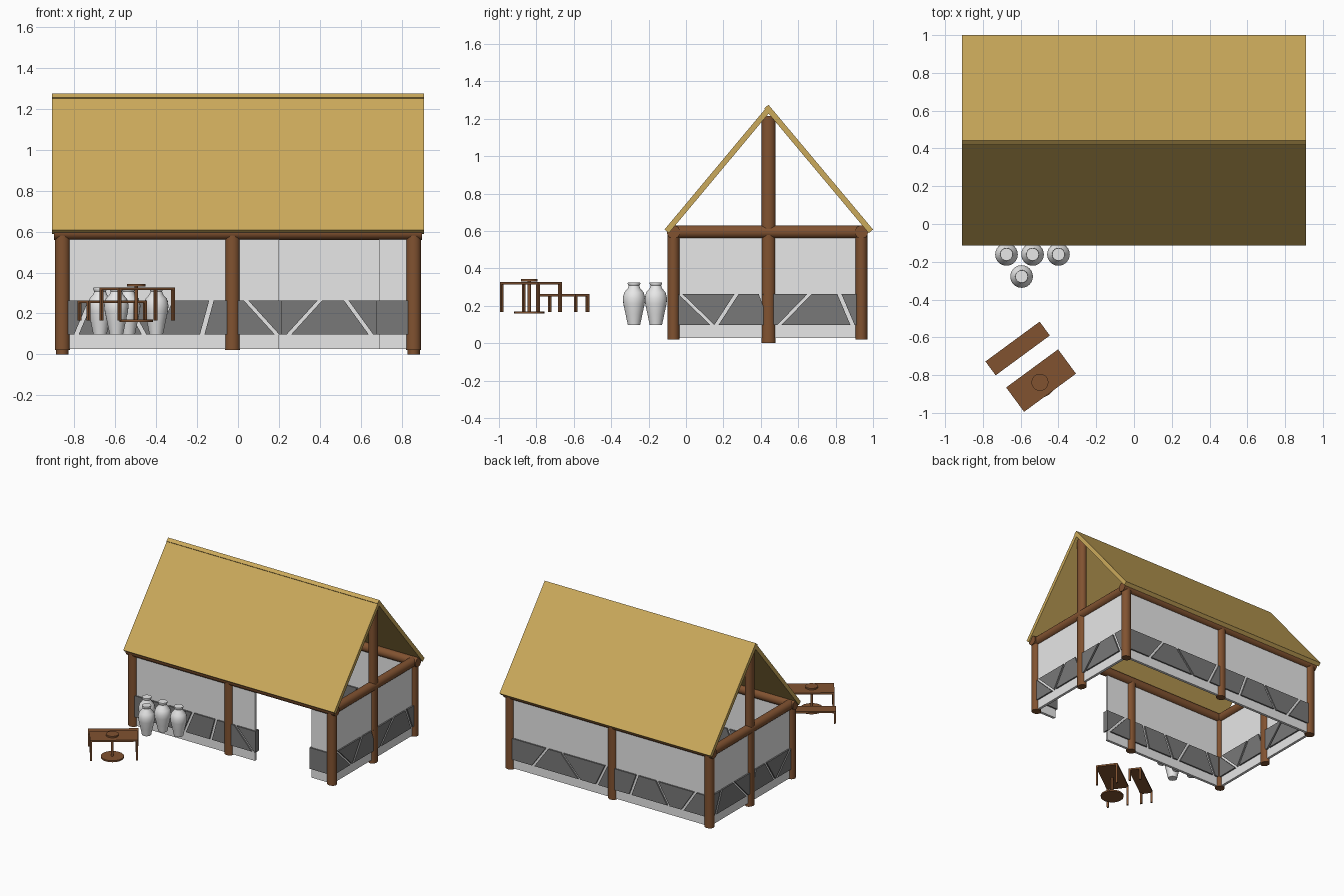
import bpy, bmesh, math
from mathutils import Vector, Matrix

cube = bpy.data.objects.get("Cube")
if cube:
    bpy.data.objects.remove(cube, do_unlink=True)


def material(name, rgb):
    m = bpy.data.materials.new(name)
    m.use_nodes = True
    col = (*rgb, 1)
    m.diffuse_color = col
    m.node_tree.nodes["Principled BSDF"].inputs["Base Color"].default_value = col
    return m


THATCH = material("thatch straw", (0.60, 0.40, 0.105))
WOOD = material("brown wood", (0.22, 0.085, 0.03))
PLASTER = material("pale plaster", (0.8, 0.8, 0.8))
STONE = material("dark stone", (0.19, 0.19, 0.19))


def finish(name, bm, mat, smooth=False):
    bmesh.ops.recalc_face_normals(bm, faces=bm.faces)
    me = bpy.data.meshes.new(name)
    bm.to_mesh(me)
    bm.free()
    ob = bpy.data.objects.new(name, me)
    bpy.context.collection.objects.link(ob)
    me.materials.append(mat)
    if smooth:
        bpy.ops.object.select_all(action="DESELECT")
        ob.select_set(True)
        bpy.context.view_layer.objects.active = ob
        bpy.ops.object.shade_smooth_by_angle(angle=math.radians(40))
    return ob


def prism(bm, outline, d0, d1, along):
    """Extrude an outline (u, z) through depth d0..d1 along the x or y axis."""
    def place(u, z, d):
        return (d, u, z) if along == "x" else (u, d, z)
    a = [bm.verts.new(place(u, z, d0)) for u, z in outline]
    b = [bm.verts.new(place(u, z, d1)) for u, z in outline]
    bm.faces.new(a)
    bm.faces.new(b[::-1])
    for i in range(len(a)):
        j = (i + 1) % len(a)
        bm.faces.new((a[i], a[j], b[j], b[i]))


def add_rod(bm, p, q, r, wide=1.0, sides=20):
    p, q = Vector(p), Vector(q)
    turn = (q - p).to_track_quat("Z", "Y").to_matrix().to_4x4()
    mat = Matrix.Translation((p + q) / 2) @ turn @ Matrix.Diagonal((1, wide, 1, 1))
    bmesh.ops.create_cone(bm, cap_ends=True, segments=sides, radius1=r, radius2=r,
                          depth=(q - p).length, matrix=mat)


def rod(name, p, q, r, wide=1.0):
    bm = bmesh.new()
    add_rod(bm, p, q, r, wide)
    finish(name, bm, WOOD, True)


# Main frame dimensions
SIDE, FRONT, BACK, MID, RIDGE = 0.859, -0.067, 0.938, -0.027, 0.441
BEAM_Z, BEAM_R = 0.595, 0.035

# Posts and ridge posts
for yname, y in (("front", FRONT), ("back", BACK)):
    for xname, x in (("right", -SIDE), ("middle", MID), ("left", SIDE)):
        rod(f"{yname}_{xname}_post", (x, y, 0.02), (x, y, BEAM_Z), 0.036, 0.9)
    rod(f"{yname}_beam", (-0.9, y, BEAM_Z), (0.9, y, BEAM_Z), BEAM_R)
for xname, x in (("right", -SIDE), ("left", SIDE)):
    rod(f"{xname}_ridge_post", (x, RIDGE, 0), (x, RIDGE, 1.215), 0.031, 1.2)
    rod(f"{xname}_beam", (x, -0.09, BEAM_Z), (x, 0.965, BEAM_Z), BEAM_R)

# Thatched roof slopes
HALF = 0.911


def roof_slope(name, eave, top, thick=0.03):
    e, t = Vector(eave), Vector(top)
    d = (t - e).normalized()
    n = Vector((abs(d.y), -abs(d.x))) * thick
    if d.x < 0:
        n.x = -n.x
    bm = bmesh.new()
    prism(bm, [e, t, t + n, e + n], -HALF, HALF, "x")
    finish(name, bm, THATCH)


roof_slope("front_roof", (-0.115, 0.608), (0.428, 1.258))
roof_slope("back_roof", (1.0, 0.608), (0.441, 1.275))


# Walls with a band of fitted stones; gaps are (top, bottom) positions
def wall(name, start, end, centre, along, gaps, over=(0, 0)):
    bm = bmesh.new()
    prism(bm, [(start, 0.027), (end, 0.027), (end, 0.57), (start, 0.57)],
          centre - 0.01, centre + 0.01, along)
    finish(name + "_wall", bm, PLASTER)
    bm = bmesh.new()
    lo, hi, g = 0.098, 0.263, 0.011
    s, e = start - over[0], end + over[1]
    cuts = [(s - g, s - g)] + gaps + [(e + g, e + g)]
    for (t0, b0), (t1, b1) in zip(cuts, cuts[1:]):
        outline = [(b0 + g, lo)]
        if b1 - b0 > 2 * g + 0.002:
            outline.append((b1 - g, lo))
        if t1 - t0 > 2 * g + 0.002:
            outline.append((t1 - g, hi))
        outline.append((t0 + g, hi))
        prism(bm, outline, centre - 0.021, centre + 0.021, along)
    finish(name + "_stones", bm, STONE)


wall("front_main", -SIDE, 0.2, FRONT, "y",
     [(-0.72, -0.79), (-0.55, -0.46), (-0.33, -0.4), (-0.13, -0.175), (0.04, 0.19)],
     (0, 0.012))
wall("front_side", 0.69, SIDE, FRONT, "y", [], (0.012, 0))
wall("back", -SIDE, SIDE, BACK, "y",
     [(-0.75, -0.64), (-0.42, -0.52), (-0.25, -0.19), (0.02, 0.1),
      (0.4, 0.25), (0.53, 0.65)])
for side, x in (("right", -SIDE), ("left", SIDE)):
    wall(side, FRONT, BACK, x, "x",
         [(-0.03, 0.141), (0.27, 0.163), (0.4, 0.46), (0.66, 0.5), (0.82, 0.89)])

# Clay jars, turned from one profile
JAR = [(0, 0.098), (0.033, 0.098), (0.045, 0.155), (0.057, 0.21), (0.06, 0.24),
       (0.052, 0.272), (0.034, 0.292), (0.028, 0.308), (0.034, 0.318),
       (0.033, 0.326), (0, 0.326)]
for i, (x, y) in enumerate(((-0.675, -0.161), (-0.537, -0.161),
                            (-0.4, -0.161), (-0.595, -0.278))):
    bm = bmesh.new()
    verts = [bm.verts.new((x + r, y, z)) for r, z in JAR]
    edges = [bm.edges.new(p) for p in zip(verts, verts[1:])]
    bmesh.ops.spin(bm, geom=verts + edges, cent=(x, y, 0), axis=(0, 0, 1),
                   angle=math.tau, steps=24)
    bmesh.ops.remove_doubles(bm, verts=bm.verts, dist=0.0005)
    finish(f"jar_{i + 1}", bm, PLASTER, True)


# Table and bench share a plank-on-four-legs form
def add_box(bm, frame, centre, size):
    bmesh.ops.create_cube(bm, size=1, matrix=frame @ Matrix.Translation(centre)
                          @ Matrix.Diagonal((*size, 1)))


def plank_stand(name, x, y, length, width, top):
    frame = Matrix.Translation((x, y, 0)) @ Matrix.Rotation(math.radians(36.3), 4, "Z")
    bm = bmesh.new()
    thick, foot, leg = 0.013, 0.166, 0.014
    add_box(bm, frame, (0, 0, top - thick / 2), (length, width, thick))
    for sx in (-1, 1):
        for sy in (-1, 1):
            add_box(bm, frame, (sx * (length - leg) / 2, sy * (width - leg) / 2,
                                (top - thick + foot) / 2), (leg, leg, top - thick - foot))
    finish(name, bm, WOOD)


plank_stand("table", -0.492, -0.829, 0.341, 0.16, 0.327)
plank_stand("bench", -0.616, -0.659, 0.356, 0.091, 0.263)

# Round pedestal through the table
PX, PY = -0.498, -0.838
for name, z0, z1, r in (("pedestal_base", 0.158, 0.17, 0.082),
                        ("pedestal_stem", 0.165, 0.335, 0.009),
                        ("pedestal_top", 0.331, 0.343, 0.045)):
    rod(name, (PX, PY, z0), (PX, PY, z1), r)
